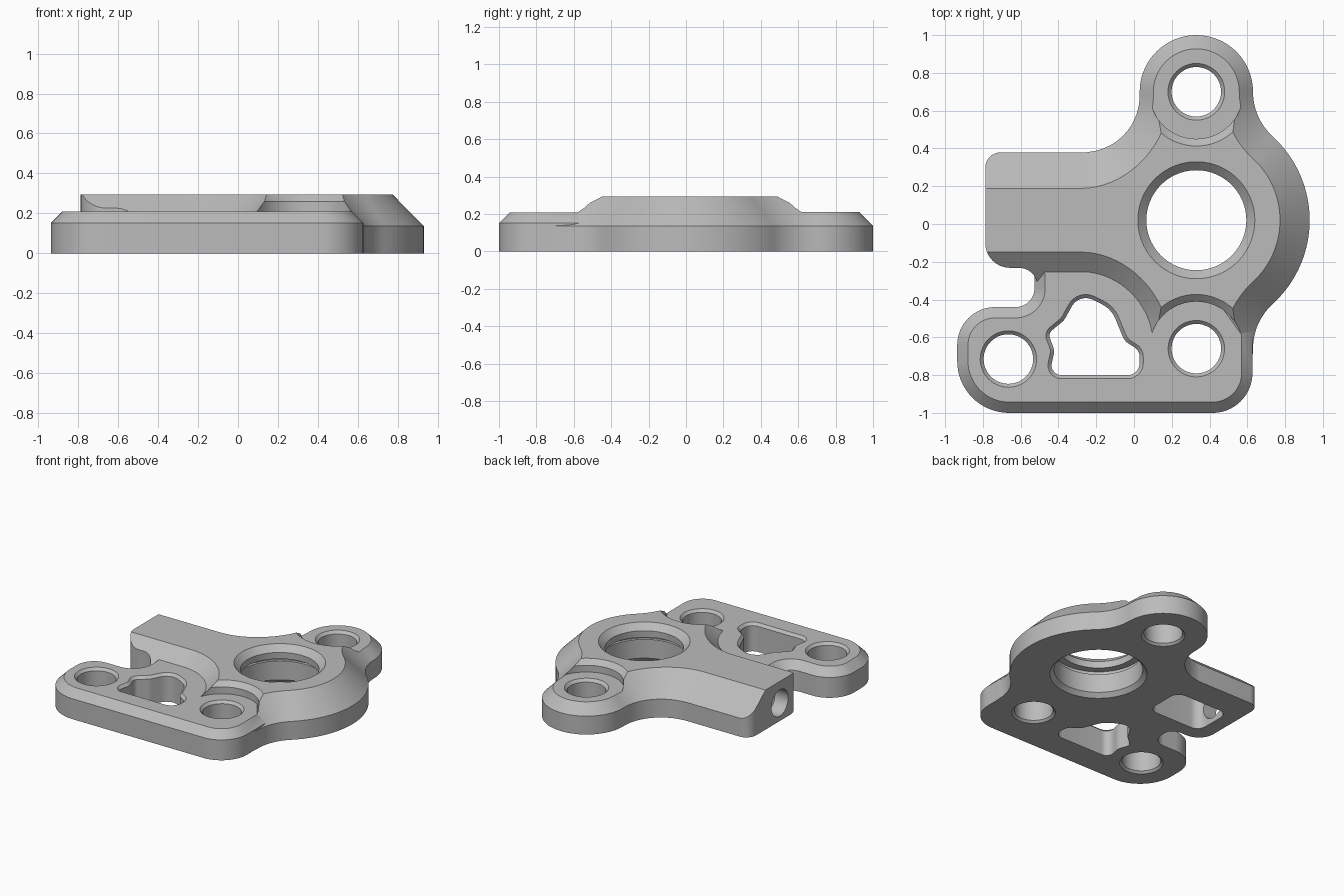
import bpy, bmesh, math
from mathutils import Vector

if "Cube" in bpy.data.objects:
    bpy.data.objects.remove(bpy.data.objects["Cube"], do_unlink=True)

grey = bpy.data.materials.new("machined_grey")
grey.use_nodes = True
grey.diffuse_color = (0.5, 0.5, 0.5, 1)
bsdf = grey.node_tree.nodes["Principled BSDF"]
bsdf.inputs["Base Color"].default_value = (0.5, 0.5, 0.5, 1)
bsdf.inputs["Roughness"].default_value = 0.6


def arc(cx, cy, r, a0, a1, n):
    """Points along an arc, angles in degrees."""
    angles = [math.radians(a0 + (a1 - a0) * i / n) for i in range(n + 1)]
    return [Vector((cx + r * math.cos(a), cy + r * math.sin(a))) for a in angles]


def rounded(corners, n=10):
    """Closed outline from (x, y, radius) corners."""
    out = []
    for i, (x, y, r) in enumerate(corners):
        p = Vector((x, y))
        if r == 0:
            out.append(p)
            continue
        a = Vector(corners[i - 1][:2]) - p
        b = Vector(corners[(i + 1) % len(corners)][:2]) - p
        half = a.angle(b) / 2
        t = min(r / math.tan(half), a.length * 0.49, b.length * 0.49)
        r = t * math.tan(half)
        a.normalize()
        b.normalize()
        c = p + (a + b).normalized() * (r / math.sin(half))
        v0, v1 = p + a * t - c, p + b * t - c
        sweep = math.atan2(v0.x * v1.y - v0.y * v1.x, v0.dot(v1))
        a0 = math.atan2(v0.y, v0.x)
        for k in range(n + 1):
            ang = a0 + sweep * k / n
            out.append(c + Vector((math.cos(ang), math.sin(ang))) * r)
    return out


def loft(name, outline, levels, scale=lambda p: 1.0):
    """Stack offset copies of an outline; levels are (z, outward offset)."""
    pts = [p for i, p in enumerate(outline) if (p - outline[i - 1]).length > 1e-4]
    n = len(pts)
    area = sum(pts[i - 1].x * p.y - p.x * pts[i - 1].y for i, p in enumerate(pts))
    if area < 0:
        pts.reverse()
    miters = []
    for i, p in enumerate(pts):
        d0 = (p - pts[i - 1]).normalized()
        d1 = (pts[(i + 1) % n] - p).normalized()
        n0, n1 = Vector((d0.y, -d0.x)), Vector((d1.y, -d1.x))
        miters.append((n0 + n1) / max(0.3, 1 + n0.dot(n1)))
    bm = bmesh.new()
    rings = []
    for z, off in levels:
        ring = []
        for p, m in zip(pts, miters):
            q = p + m * off * scale(p)
            ring.append(bm.verts.new((q.x, q.y, z)))
        rings.append(ring)
    for lo, hi in zip(rings, rings[1:]):
        for i in range(n):
            j = (i + 1) % n
            bm.faces.new((lo[i], lo[j], hi[j], hi[i]))
    bm.faces.new(rings[0][::-1])
    bm.faces.new(rings[-1])
    bmesh.ops.recalc_face_normals(bm, faces=bm.faces)
    mesh = bpy.data.meshes.new(name)
    bm.to_mesh(mesh)
    bm.free()
    mesh.materials.append(grey)
    obj = bpy.data.objects.new(name, mesh)
    bpy.context.collection.objects.link(obj)
    return obj


def turned(name, x, y, profile, n=64):
    """Round solid from (z, radius) pairs."""
    return loft(name, arc(x, y, 1, 0, 360 - 360 / n, n - 1),
                [(z, r - 1) for z, r in profile])


def combine(target, tool, operation):
    mod = target.modifiers.new("combine", 'BOOLEAN')
    mod.operation = operation
    mod.solver = 'EXACT'
    mod.object = tool
    bpy.context.view_layer.objects.active = target
    bpy.ops.object.modifier_apply(modifier=mod.name)
    bpy.data.objects.remove(tool, do_unlink=True)


# Main body: arm, hub and two lugs, mirrored about the hub axis
HX, HY = 0.33, 0.02
half = [Vector((-1.1, 0.36))]
half += arc(-0.27, 0.66, 0.30, -90, 0, 20)
half += arc(HX, 0.68, 0.30, 180, 0, 36)
half += arc(0.95, 0.68, 0.32, 180, 227.6, 14)[1:]
half += arc(HX, 0.0, 0.60, 47.6, 0, 20)[1:]
outline = [Vector((p.x, p.y + HY)) for p in half]
outline += [Vector((p.x, HY - p.y)) for p in reversed(half[:-1])]


def wide_on_arm(p):
    t = min(1, max(0, (0.05 - p.x) / 0.35))
    return 1 + 0.22 * t * t * (3 - 2 * t)


body = loft("bracket", outline, [(0, 0), (0.137, 0), (0.295, -0.157)], wide_on_arm)

# Arm end: trimmed square with rounded corners and a relief at the front
trim = rounded([(-0.787, 0.379, 0.08), (-0.787, -0.232, 0.13), (-0.51, -0.232, 0.1),
                (-0.51, -1.3, 0), (1.3, -1.3, 0), (1.3, 1.3, 0), (-0.25, 1.3, 0),
                (-0.25, 0.379, 0)])
combine(body, loft("arm_trim", trim, [(-0.1, 0), (0.5, 0)]), 'INTERSECT')

# Lug seats: lowered round floors with a chamfered rim
for y, floor in ((0.70, 0.21), (-0.66, 0.20)):
    seat = turned("lug_seat_cutter", HX, y,
                  [(floor, 0.25), (0.26, 0.25), (0.295, 0.288), (0.4, 0.40)])
    combine(body, seat, 'DIFFERENCE')

# Front plate with the corner lug
plate = rounded([(-0.936, -1, 0.28), (0.627, -1, 0.28), (0.627, -0.57, 0),
                 (0.52, -0.42, 0), (0.5, -0.2, 0), (0.1, -0.14, 0), (-0.64, -0.14, 0),
                 (-0.64, -0.229, 0), (-0.527, -0.229, 0.1), (-0.527, -0.44, 0.1),
                 (-0.936, -0.44, 0.28)], 16)
combine(body, loft("front_plate", plate, [(0, 0), (0.152, 0), (0.209, -0.057)]), 'UNION')

# Triangular lightening window with a chamfered edge
window = rounded([(-0.45, -0.80, 0.07), (0.03, -0.80, 0.07), (0.03, -0.67, 0.06),
                  (-0.05, -0.62, 0.08), (-0.12, -0.45, 0.15), (-0.29, -0.365, 0.09),
                  (-0.37, -0.51, 0.08), (-0.455, -0.58, 0.04), (-0.42, -0.67, 0.08)], 8)
combine(body, loft("window_cutter", window,
                   [(-0.05, 0), (0.19, 0), (0.214, 0.024)]), 'DIFFERENCE')

# Bolt holes, chamfered at both ends
for x, y in ((HX, 0.70), (HX, -0.66), (-0.665, -0.715)):
    hole = turned("bolt_hole_cutter", x, y,
                  [(-0.01, 0.16), (0.015, 0.133), (0.19, 0.133), (0.215, 0.157), (0.25, 0.157)], 48)
    combine(body, hole, 'DIFFERENCE')

# Hub bore: wide below, groove, then a lip with a chamfered mouth
bore = turned("hub_bore_cutter", HX, HY,
              [(-0.01, 0.338), (0.03, 0.30), (0.17, 0.30), (0.171, 0.318), (0.2, 0.318),
               (0.201, 0.267), (0.25, 0.265), (0.305, 0.32)], 96)
combine(body, bore, 'DIFFERENCE')

# Pocket under the arm and the bore through its end face
pocket = rounded([(-0.68, -0.13, 0.07), (-0.24, -0.13, 0.07),
                  (-0.24, 0.17, 0.07), (-0.68, 0.17, 0.07)])
combine(body, loft("pocket_cutter", pocket, [(-0.05, 0), (0.242, 0)]), 'DIFFERENCE')
end_bore = turned("end_bore_cutter", 0, 0, [(-0.9, 0.1), (-0.5, 0.1)], 48)
end_bore.rotation_euler = (0, math.pi / 2, 0)
end_bore.location = (0, HY, 0.135)
bpy.context.view_layer.update()
combine(body, end_bore, 'DIFFERENCE')

# Smooth the curved walls and keep the machined edges crisp
bpy.ops.object.select_all(action='DESELECT')
body.select_set(True)
bpy.context.view_layer.objects.active = body
bpy.ops.object.shade_smooth_by_angle(angle=math.radians(25))
